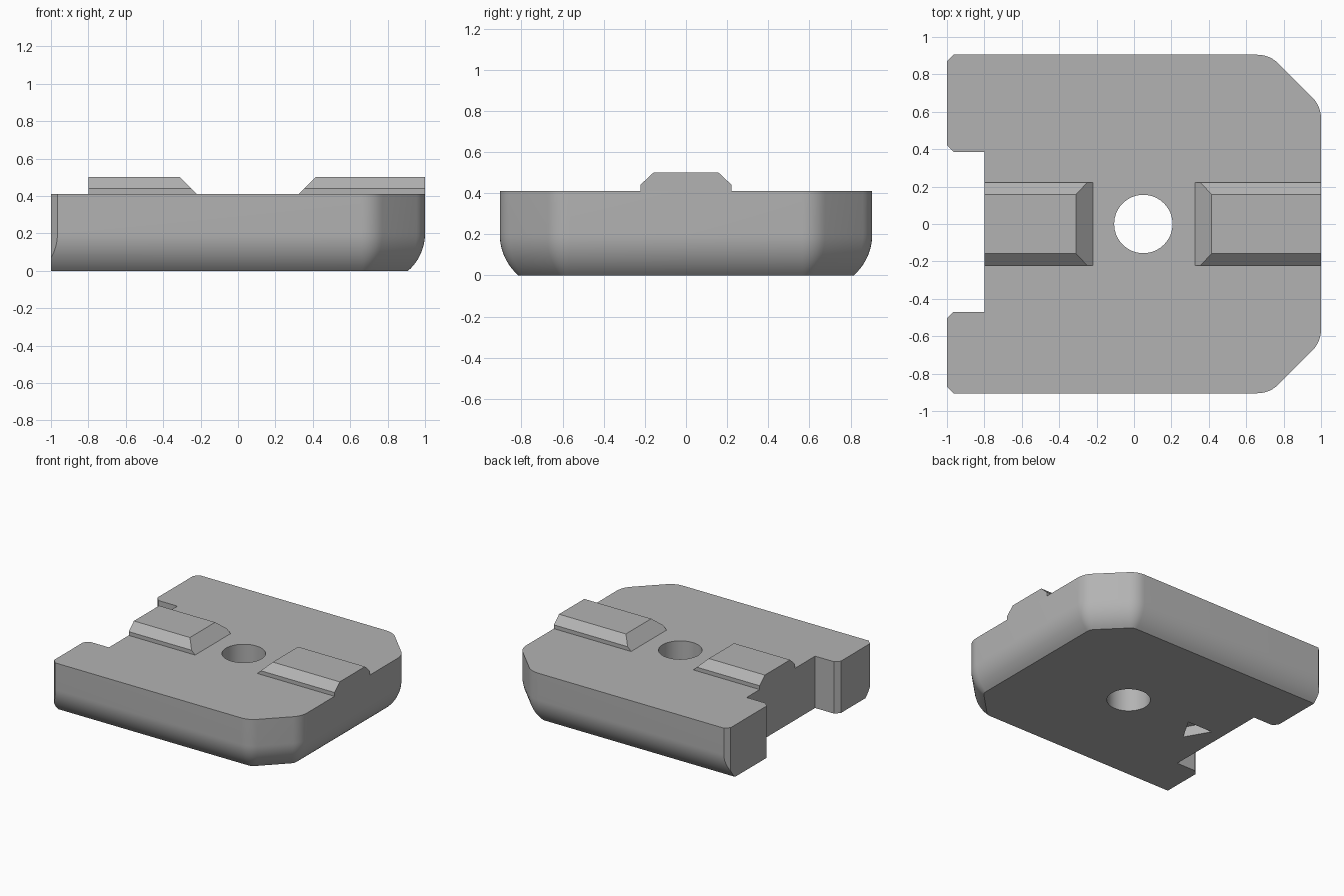
import bpy
import bmesh
from math import cos, sin, pi, radians

cube = bpy.data.objects.get("Cube")
if cube:
    bpy.data.objects.remove(cube, do_unlink=True)

GREY = (0.45, 0.45, 0.45, 1.0)
grey = bpy.data.materials.new("plain_grey")
grey.use_nodes = True
grey.diffuse_color = GREY
grey.node_tree.nodes["Principled BSDF"].inputs["Base Color"].default_value = GREY

HALF_Y, TOP = 0.905, 0.41
RAIL_TOP, RAIL_SIDE = 0.50, 0.44


def loft(name, rings):
    """Closed solid through rings that share the same point count."""
    bm = bmesh.new()
    loops = [[bm.verts.new(p) for p in ring] for ring in rings]
    n = len(loops[0])
    for a, b in zip(loops, loops[1:]):
        for i in range(n):
            j = (i + 1) % n
            bm.faces.new((a[i], a[j], b[j], b[i]))
    bm.faces.new(loops[0][::-1])
    bm.faces.new(loops[-1])
    bmesh.ops.recalc_face_normals(bm, faces=bm.faces)
    mesh = bpy.data.meshes.new(name)
    bm.to_mesh(mesh)
    bm.free()
    mesh.materials.append(grey)
    obj = bpy.data.objects.new(name, mesh)
    bpy.context.collection.objects.link(obj)
    return obj


def prism(name, points, low=-0.2, high=0.7):
    return loft(name, [[(x, y, z) for x, y in points] for z in (low, high)])


def polygon(cx, cy, radius, sides, start=0.0):
    return [(cx + radius * cos(start + 2 * pi * i / sides),
             cy + radius * sin(start + 2 * pi * i / sides)) for i in range(sides)]


def outline(inset, z):
    """Plate outline: straight left side, softened diagonal right corners."""
    radius = 0.157
    half = [(-1.0, HALF_Y - inset)]
    for cx, cy, start in ((0.66, 0.748, 90), (0.843, 0.565, 45)):
        for i in range(7):
            a = radians(start - 45 * i / 6)
            half.append((cx + (radius - inset) * cos(a), cy + (radius - inset) * sin(a)))
    return [(x, y, z) for x, y in half] + [(x, -y, z) for x, y in reversed(half)]


# Body plate with a rounded lower rim
ARC_R, ARC_Z, STEPS = 0.267, 0.20, 12
rings = []
for i in range(STEPS + 1):
    z = ARC_Z * i / STEPS
    rings.append(outline(ARC_R - (ARC_R ** 2 - (ARC_Z - z) ** 2) ** 0.5, z))
rings.append(outline(0, TOP))
body = loft("body_plate", rings)

# Cutters: bolt hole, left notch with bevelled mouth, left corners, arrow pocket
notch = [(-0.8, 0.385), (-0.965, 0.385), (-1.05, 0.47),
         (-1.05, -0.555), (-0.965, -0.47), (-0.8, -0.47)]
cutters = [
    prism("hole_cutter", polygon(0.05, 0, 0.156, 64)),
    prism("notch_cutter", notch),
    prism("pocket_cutter", polygon(-0.59, -0.03, 0.125, 3, -pi / 2), -0.1, 0.08),
]
for s in (1, -1):
    cutters.append(prism("corner_cutter", [(-0.915, 0.955 * s), (-1.05, 0.82 * s),
                                           (-1.05, 0.955 * s)]))

bpy.context.view_layer.objects.active = body
for cutter in cutters:
    cutter.hide_render = True
    mod = body.modifiers.new("cut", "BOOLEAN")
    mod.operation = "DIFFERENCE"
    mod.solver = "EXACT"
    mod.object = cutter
    bpy.ops.object.modifier_apply(modifier=mod.name)
    bpy.data.objects.remove(cutter, do_unlink=True)

bpy.ops.object.select_all(action="DESELECT")
body.select_set(True)
bpy.ops.object.shade_smooth_by_angle(angle=radians(25))

# Two bevelled rails, each with a sloped end facing the hole
section = [(-0.222, TOP), (-0.222, RAIL_SIDE), (-0.158, RAIL_TOP),
           (0.158, RAIL_TOP), (0.222, RAIL_SIDE), (0.222, TOP)]
for name, outer, inner, slope in (("rail_right", -0.8, -0.22, -1),
                                  ("rail_left", 1.0, 0.325, 1)):
    loft(name, [[(outer, y, z) for y, z in section],
                [(inner + slope * (z - TOP), y, z) for y, z in section]])
